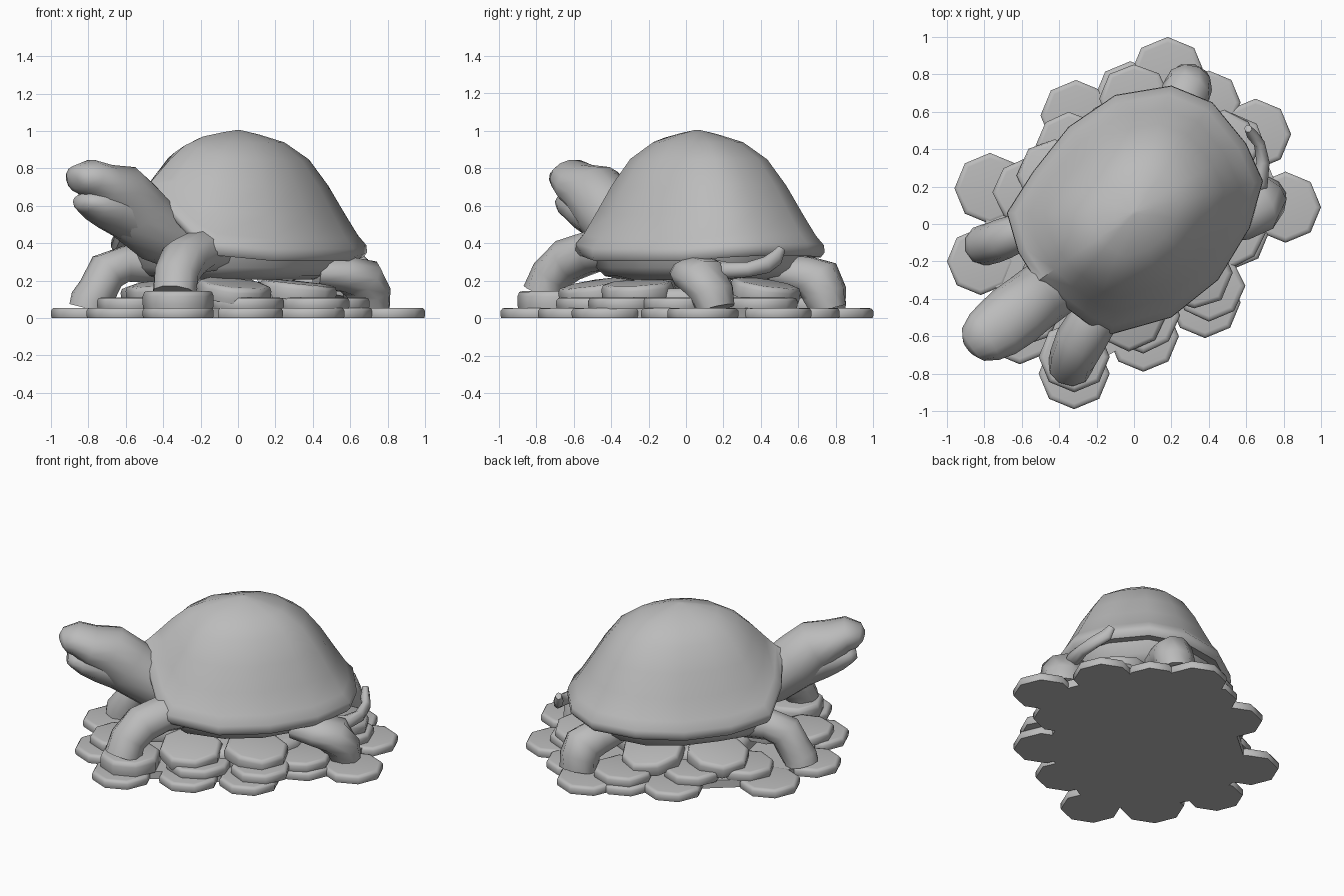
import bpy, bmesh, math, random
from mathutils import Vector, Matrix

random.seed(4)
grey = bpy.data.materials.new("stone_grey")
grey.diffuse_color = (0.5, 0.5, 0.5, 1)


def finish(name, bm, angle=40):
    bmesh.ops.recalc_face_normals(bm, faces=bm.faces)
    me = bpy.data.meshes.new(name)
    bm.to_mesh(me)
    bm.free()
    me.materials.append(grey)
    ob = bpy.data.objects.new(name, me)
    bpy.context.collection.objects.link(ob)
    bpy.ops.object.select_all(action='DESELECT')
    ob.select_set(True)
    bpy.context.view_layer.objects.active = ob
    bpy.ops.object.shade_smooth_by_angle(angle=math.radians(angle))
    return ob


def loft(name, rings, angle=40):
    """Skin a list of equal-length point rings and cap both ends."""
    bm = bmesh.new()
    vs = [[bm.verts.new(p) for p in r] for r in rings]
    n = len(vs[0])
    for a, b in zip(vs, vs[1:]):
        for i in range(n):
            j = (i + 1) % n
            bm.faces.new((a[i], a[j], b[j], b[i]))
    bm.faces.new(vs[0][::-1])
    bm.faces.new(vs[-1])
    return finish(name, bm, angle)


def limb(name, path, n=10):
    """Tube through (x, y, z, half width, half height) stations."""
    pts = [Vector(p[:3]) for p in path]
    rings = []
    for i, p in enumerate(path):
        t = (pts[min(i + 1, len(pts) - 1)] - pts[max(i - 1, 0)]).normalized()
        u = t.cross(Vector((0, 0, 1))).normalized()
        v = u.cross(t)
        rings.append([pts[i] + u * p[3] * math.cos(k * math.tau / n)
                      + v * p[4] * math.sin(k * math.tau / n) for k in range(n)])
    return loft(name, rings, 60)


def disc(name, x, y, z0, z1, r, tilt=(0, 0), n=8, wobble=0.0):
    """Flat pebble with a softened rim, optionally tilted."""
    h = (z1 - z0) / 2
    m = Matrix.Translation((x, y, (z0 + z1) / 2)) @ \
        Matrix.Rotation(tilt[0], 4, 'X') @ Matrix.Rotation(tilt[1], 4, 'Y')
    prof = [(0.98, -h), (1, -h * 0.5), (1, h * 0.4), (0.95, h * 0.9), (0.85, h)]
    dirs = [((r * (1 + random.uniform(-wobble, wobble))), k * math.tau / n) for k in range(n)]
    return loft(name, [[m @ Vector((s * q * math.cos(a), s * q * math.sin(a), z))
                        for q, a in dirs] for s, z in prof], 60)


# Shell rim, arched up over the neck
rim = [(-0.68, 0.06, 0.38), (-0.62, -0.15, 0.50), (-0.52, -0.31, 0.66), (-0.40, -0.42, 0.60),
       (-0.24, -0.54, 0.43), (-0.12, -0.59, 0.36), (0.20, -0.50, 0.33), (0.45, -0.30, 0.33),
       (0.62, -0.02, 0.33), (0.69, 0.23, 0.35), (0.60, 0.43, 0.36), (0.42, 0.65, 0.36),
       (0.20, 0.74, 0.35), (-0.10, 0.69, 0.35), (-0.35, 0.52, 0.34), (-0.54, 0.28, 0.34)]
AX, AY, TOP = 0.0, 0.06, 1.005


def around(s, zf):
    return [(AX + (x - AX) * s, AY + (y - AY) * s, zf(z)) for x, y, z in rim]


dome = [(1.0, 0.0), (0.995, 0.06), (0.93, 0.14), (0.82, 0.33), (0.70, 0.545),
        (0.55, 0.76), (0.36, 0.90), (0.16, 0.965), (0.02, 1.0)]
loft("shell", [around(0.86, lambda z: z - 0.01), around(0.97, lambda z: z - 0.025)]
     + [around(s, lambda z, f=f: z + (TOP - z) * f) for s, f in dome], 50)

# Belly plate under the shell
loft("belly", [around(s, lambda z, h=h: h) for s, h in
               [(0.6, 0.205), (0.76, 0.225), (0.83, 0.27), (0.87, 0.35)]], 40)

# Neck and head, with a separate lower jaw
limb("neck_and_head", [(-0.25, -0.18, 0.36, 0.16, 0.13), (-0.43, -0.33, 0.46, 0.17, 0.165),
                       (-0.55, -0.42, 0.57, 0.17, 0.18), (-0.64, -0.49, 0.67, 0.175, 0.165),
                       (-0.73, -0.56, 0.71, 0.165, 0.12), (-0.80, -0.605, 0.75, 0.145, 0.10),
                       (-0.86, -0.645, 0.74, 0.105, 0.075), (-0.88, -0.66, 0.73, 0.055, 0.04)], 14)
limb("lower_jaw", [(-0.55, -0.42, 0.52, 0.14, 0.13), (-0.68, -0.52, 0.59, 0.15, 0.125),
                   (-0.77, -0.585, 0.61, 0.13, 0.09), (-0.82, -0.62, 0.62, 0.10, 0.055),
                   (-0.845, -0.64, 0.625, 0.06, 0.035)], 12)

# Legs
limb("front_leg_a", [(-0.08, -0.36, 0.36, 0.12, 0.10), (-0.21, -0.50, 0.355, 0.13, 0.115),
                     (-0.29, -0.63, 0.31, 0.135, 0.12), (-0.33, -0.72, 0.23, 0.125, 0.11),
                     (-0.34, -0.76, 0.13, 0.12, 0.115)])
limb("front_leg_b", [(-0.42, 0.00, 0.28, 0.10, 0.10), (-0.60, -0.04, 0.29, 0.10, 0.10),
                     (-0.70, -0.08, 0.25, 0.11, 0.11), (-0.75, -0.10, 0.15, 0.11, 0.105),
                     (-0.79, -0.11, 0.09, 0.11, 0.11), (-0.80, -0.11, 0.05, 0.11, 0.11)])
limb("hind_leg_a", [(0.42, 0.03, 0.24, 0.12, 0.08), (0.57, 0.06, 0.235, 0.15, 0.10),
                    (0.66, 0.10, 0.21, 0.15, 0.12), (0.69, 0.14, 0.13, 0.135, 0.115),
                    (0.70, 0.16, 0.05, 0.12, 0.10)])
limb("hind_leg_b", [(0.20, 0.48, 0.25, 0.12, 0.09), (0.25, 0.64, 0.225, 0.13, 0.11),
                    (0.28, 0.71, 0.20, 0.13, 0.13), (0.29, 0.74, 0.13, 0.13, 0.12),
                    (0.29, 0.76, 0.05, 0.12, 0.10)])

# Tail curling around the back of the shell
limb("tail", [(0.58, 0.14, 0.265, 0.05, 0.05), (0.67, 0.22, 0.255, 0.05, 0.045),
              (0.69, 0.33, 0.26, 0.035, 0.04), (0.67, 0.43, 0.285, 0.03, 0.045),
              (0.63, 0.48, 0.32, 0.03, 0.045), (0.61, 0.51, 0.37, 0.02, 0.025)], 8)

# Pebble base: bottom layer joined by a solid core
bottom = [(0.18, 0.80, 0.20), (-0.31, 0.58, 0.19), (-0.77, 0.19, 0.19), (-0.82, -0.20, 0.18),
          (-0.32, -0.80, 0.19), (0.05, -0.60, 0.19), (0.38, -0.42, 0.19), (0.81, 0.09, 0.19),
          (0.65, 0.48, 0.19), (-0.61, -0.55, 0.20), (0.53, -0.05, 0.19), (0.40, 0.65, 0.17),
          (-0.02, 0.68, 0.19)]
for x, y, r in bottom:
    disc("bottom_pebble", x, y, 0, 0.055, r)
ring = sorted(bottom, key=lambda p: math.atan2(p[1], p[0]))
loft("base_core", [[(x, y, z) for x, y, r in ring] for z in (0, 0.053)])
disc("base_mound", 0, 0, 0.04, 0.16, 0.45, n=14)

# Upper pebble layers
middle = [(-0.58, -0.47, 0.18), (0.0, 0.67, 0.19), (-0.57, 0.17, 0.18), (-0.35, 0.42, 0.18),
          (0.52, 0.40, 0.19), (0.05, -0.49, 0.20), (0.40, -0.33, 0.19), (0.52, -0.05, 0.18)]
for x, y, r in middle:
    disc("middle_pebble", x, y, 0.05, 0.11, r, wobble=0.04)
disc("foot_pebble", -0.32, -0.71, 0.05, 0.145, 0.19)
tilted = [(-0.03, -0.48, 0.20, (0.15, 0.1)), (0.32, -0.26, 0.20, (0.05, 0.1)),
          (0.48, 0.42, 0.19, (-0.15, 0.12)), (-0.42, 0.26, 0.20, (-0.1, -0.15)),
          (-0.08, 0.48, 0.20, (-0.2, 0.0)), (-0.40, -0.25, 0.20, (0.1, -0.1))]
for x, y, r, t in tilted:
    disc("upper_pebble", x, y, 0.105, 0.19, r, t, wobble=0.05)
